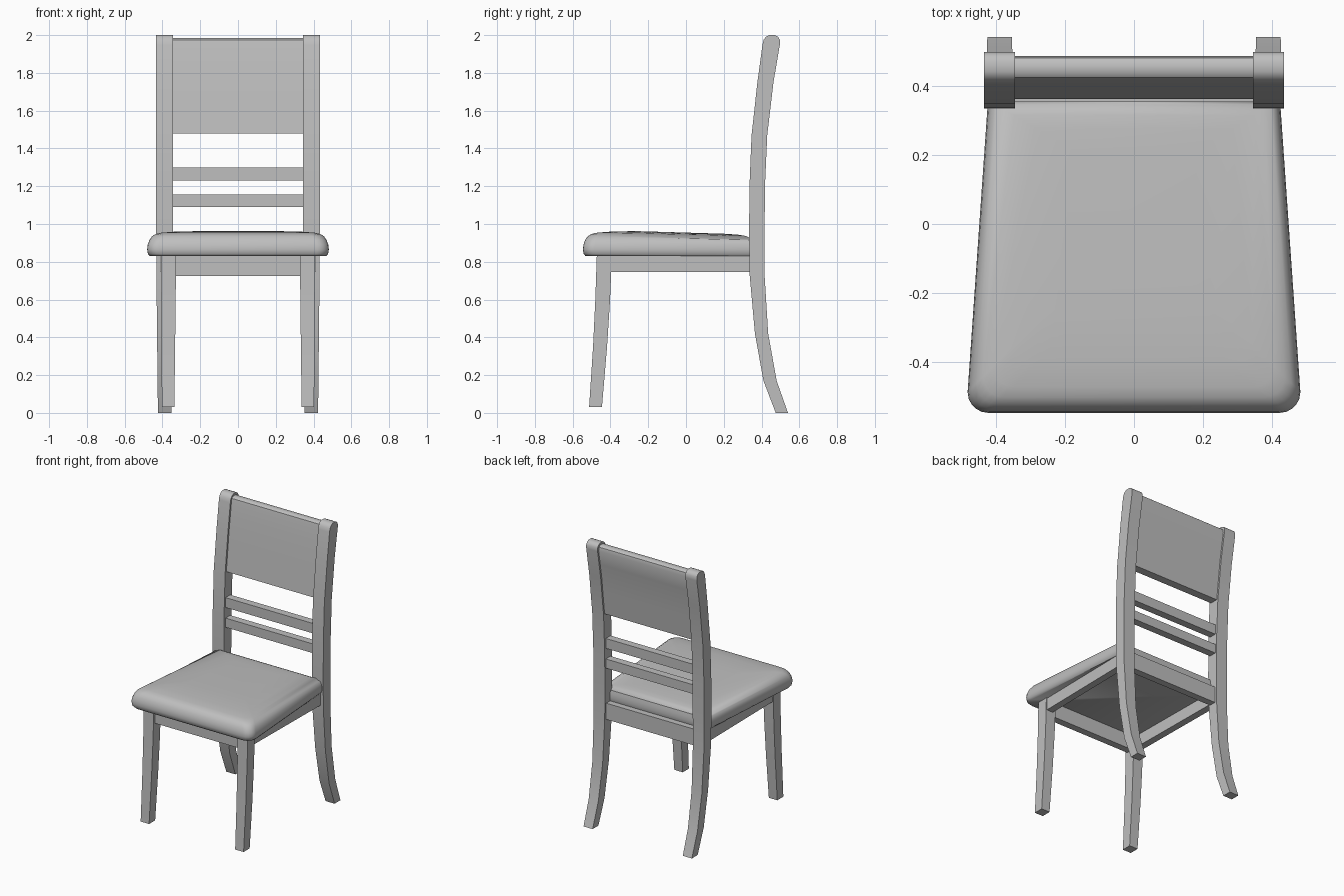
import bpy, bmesh, math

cube = bpy.data.objects.get("Cube")
if cube:
    bpy.data.objects.remove(cube)

grey = bpy.data.materials.new("plain_grey")
grey.use_nodes = True
COLOUR = (0.52, 0.52, 0.52, 1)
grey.diffuse_color = COLOUR
grey.node_tree.nodes["Principled BSDF"].inputs["Base Color"].default_value = COLOUR


def loft(name, rings, angle=35):
    """Skin a stack of equal-length point rings and cap both ends."""
    bm = bmesh.new()
    loops = [[bm.verts.new(p) for p in ring] for ring in rings]
    for a, b in zip(loops, loops[1:]):
        for i in range(len(a)):
            j = (i + 1) % len(a)
            bm.faces.new((a[i], a[j], b[j], b[i]))
    bm.faces.new(loops[0])
    bm.faces.new(loops[-1])
    bmesh.ops.recalc_face_normals(bm, faces=bm.faces)
    mesh = bpy.data.meshes.new(name)
    bm.to_mesh(mesh)
    bm.free()
    mesh.materials.append(grey)
    obj = bpy.data.objects.new(name, mesh)
    bpy.context.collection.objects.link(obj)
    bpy.ops.object.select_all(action='DESELECT')
    obj.select_set(True)
    bpy.context.view_layer.objects.active = obj
    bpy.ops.object.shade_smooth_by_angle(angle=math.radians(angle))
    return obj


def rect(z, y0, y1, x0, x1):
    return [(x0, y0, z), (x1, y0, z), (x1, y1, z), (x0, y1, z)]


def bar(name, z0, z1, y0, y1, half):
    loft(name, [rect(z, y0, y1, -half, half) for z in (z0, z1)])


# Side profile of the back posts: height, front edge, back edge
POST = [(0, .475, .54), (.17, .41, .48), (.42, .365, .435), (.73, .337, .416),
        (.95, .334, .416), (1.2, .336, .418), (1.47, .347, .43),
        (1.75, .378, .463), (1.95, .405, .497)]
CROWN = [(1.975, .411, .497), (1.992, .424, .487), (2, .44, .47)]


def edges_at(z):
    for (za, fa, ba), (zb, fb, bb) in zip(POST, POST[1:]):
        if z <= zb:
            break
    t = (z - za) / (zb - za)
    return fa + (fb - fa) * t, ba + (bb - ba) * t


for side, s in (("left", 1), ("right", -1)):
    # Back post, slimmer towards the foot
    rings = []
    for z, front, back in POST + CROWN:
        slim = .009 * max(0, 1 - z / .83)
        rings.append(rect(z, front, back, s * (.344 + slim), s * (.433 - slim)))
    loft(side + "_back_post", rings, 40)

    # Front leg, swept slightly forward
    loft(side + "_front_leg", [
        rect(.03, -.513, -.445, s * .337, s * .403),
        rect(.35, -.492, -.418, s * .333, s * .405),
        rect(.6, -.48, -.402, s * .33, s * .406),
        rect(.84, -.472, -.392, s * .328, s * .408)])

    # Side apron
    loft(side + "_apron", [
        [(s * .35, -.42, z), (s * .4, -.42, z), (s * .41, .35, z), (s * .36, .35, z)]
        for z in (.745, .84)])

# Front and back aprons
bar("front_apron", .725, .84, -.46, -.41, .34)
bar("back_apron", .725, .84, .35, .4, .35)

# Curved back panel with a softened top edge
panel = []
for z in (1.48, 1.55, 1.65, 1.75, 1.85, 1.95, 1.975, 1.985):
    front, back = edges_at(min(z, 1.95))
    soft = {1.975: .005, 1.985: .018}.get(z, 0)
    panel.append(rect(z, front + .013 + soft, back - .012 - soft, -.35, .35))
loft("back_panel", panel, 40)

# Two thin back rails
for name, z0, z1 in (("lower_back_rail", 1.09, 1.155), ("upper_back_rail", 1.23, 1.3)):
    bar(name, z0, z1, .352, .405, .35)


# Padded seat, wider at the front with rounded front corners
def seat_ring(z, inset):
    front, back = -.546 + inset, .36 - inset * .6
    wide, narrow = .481 - inset, .422 - inset
    r = .06
    pts = [(narrow, back)]
    for i in range(6):
        a = math.radians(90 * i / 5)
        pts.append((wide - r + r * math.cos(a), front + r - r * math.sin(a)))
    pts += [(-x, y) for x, y in reversed(pts)]
    # The crown of the cushion falls gently towards the back
    drop = .018 if z > .93 else 0
    return [(x, y, z - drop * max(0, y + .25) / .6) for x, y in pts]


loft("seat_cushion", [seat_ring(z, i) for z, i in (
    (.83, .014), (.842, .004), (.865, 0), (.89, .003), (.915, .012),
    (.935, .026), (.947, .045), (.954, .075), (.959, .14), (.962, .25))], 50)
